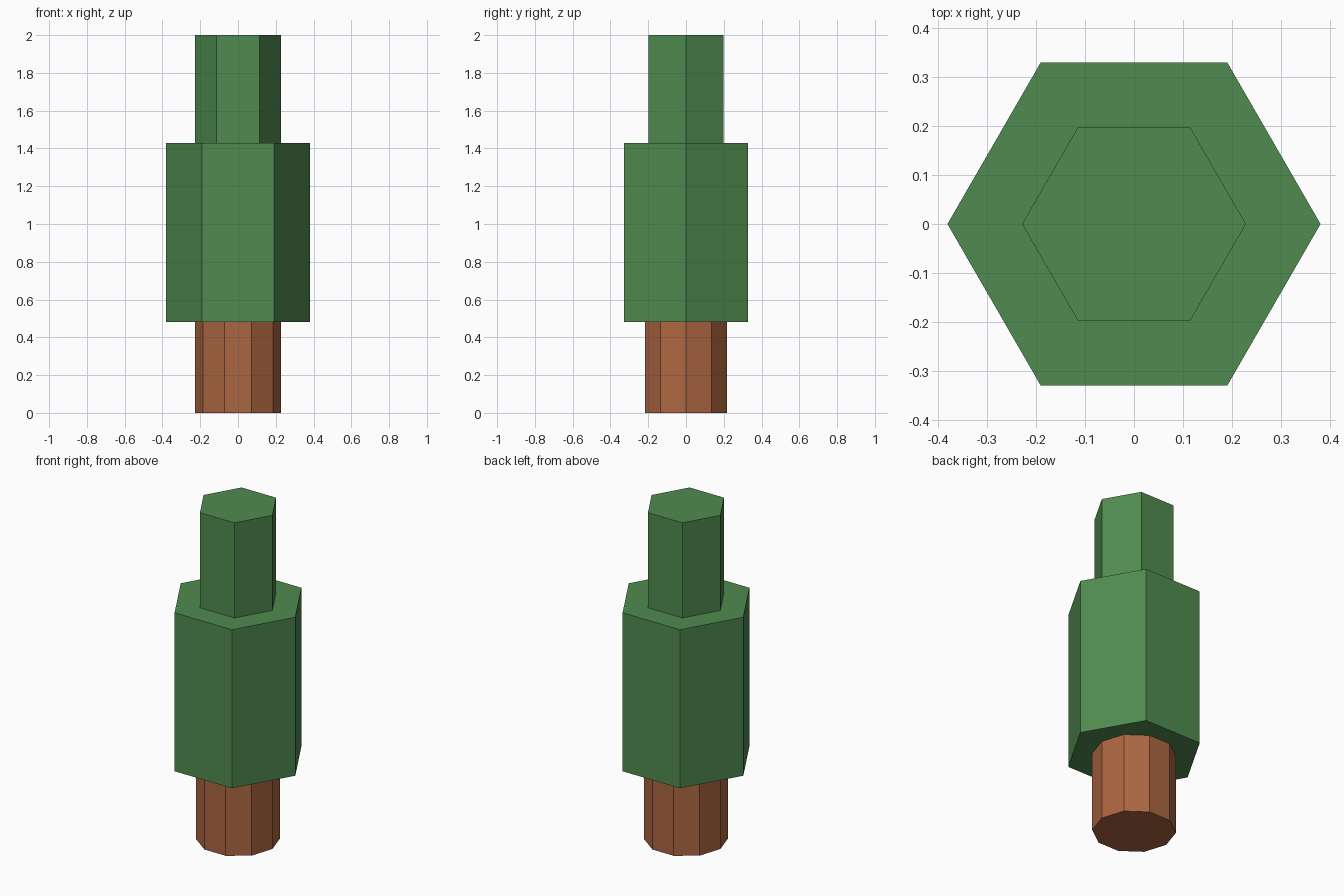
import bpy
import bmesh
from math import cos, sin, tau

cube = bpy.data.objects.get("Cube")
if cube:
    bpy.data.objects.remove(cube, do_unlink=True)


def make_material(name, rgb):
    mat = bpy.data.materials.new(name)
    mat.use_nodes = True
    color = (*rgb, 1.0)
    mat.diffuse_color = color
    mat.node_tree.nodes["Principled BSDF"].inputs["Base Color"].default_value = color
    return mat


def make_prism(name, sides, radius, bottom, top, mat):
    """Upright flat-shaded prism with one corner on +x."""
    bm = bmesh.new()
    ring = [bm.verts.new((radius * cos(tau * i / sides),
                          radius * sin(tau * i / sides), bottom))
            for i in range(sides)]
    base = bm.faces.new(ring)
    result = bmesh.ops.extrude_face_region(bm, geom=[base], use_keep_orig=True)
    raised = [v for v in result["geom"] if isinstance(v, bmesh.types.BMVert)]
    bmesh.ops.translate(bm, verts=raised, vec=(0, 0, top - bottom))
    bmesh.ops.recalc_face_normals(bm, faces=bm.faces)
    mesh = bpy.data.meshes.new(name)
    bm.to_mesh(mesh)
    bm.free()
    mesh.materials.append(mat)
    obj = bpy.data.objects.new(name, mesh)
    bpy.context.collection.objects.link(obj)
    return obj


bark = make_material("bark_brown", (0.41, 0.133, 0.053))
leaf = make_material("leaf_green", (0.08, 0.26, 0.08))

# Ten-sided trunk, then two stacked hexagonal foliage blocks
make_prism("trunk", 10, 0.228, 0.0, 0.48, bark)
make_prism("lower_foliage", 6, 0.38, 0.48, 1.43, leaf)
make_prism("upper_foliage", 6, 0.228, 1.43, 2.0, leaf)
